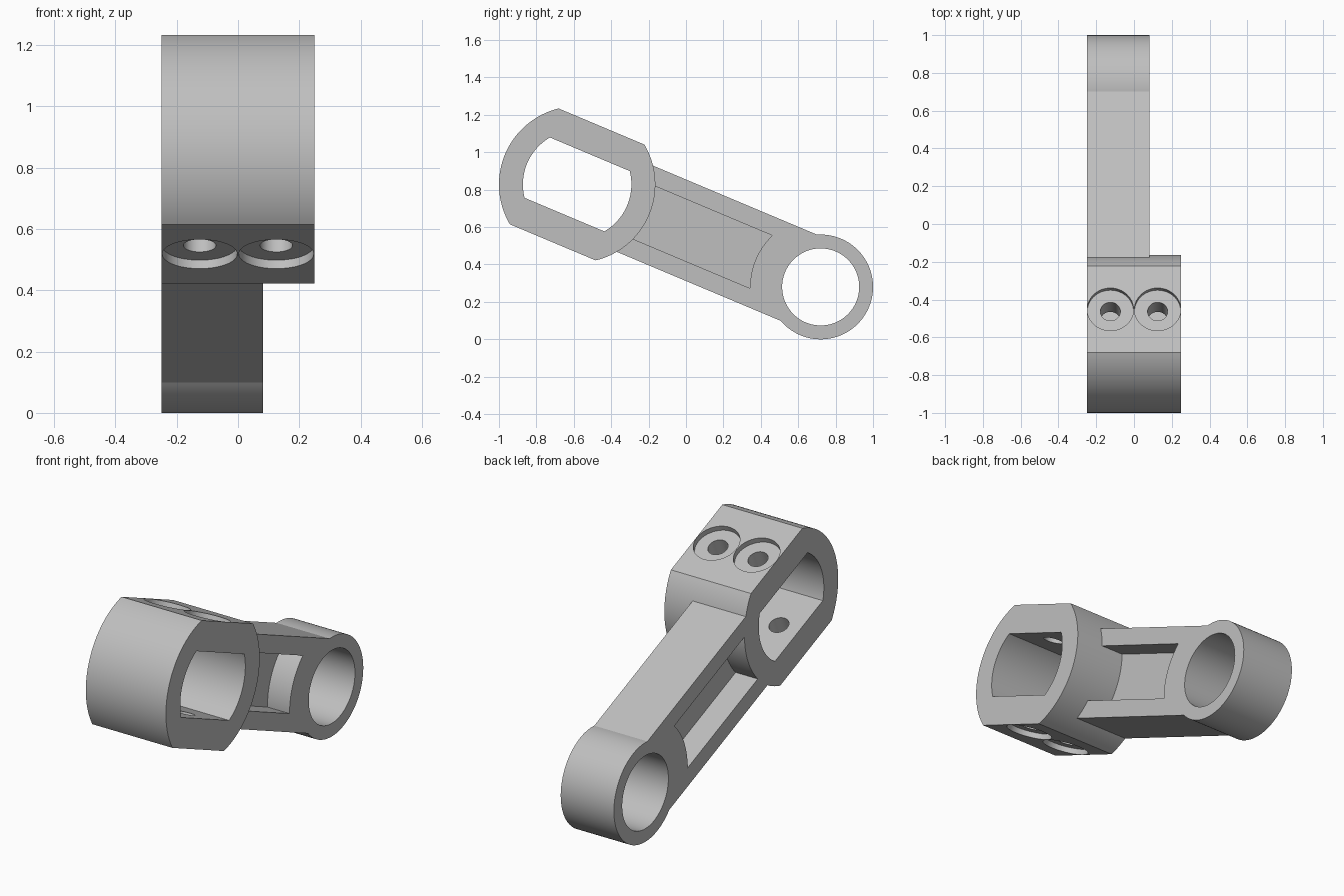
import bpy
import bmesh
from math import sin, cos, pi, asin, acos, atan2, hypot
from mathutils import Matrix

if "Cube" in bpy.data.objects:
    bpy.data.objects.remove(bpy.data.objects["Cube"], do_unlink=True)

# Main sizes; the link is modelled lying along y, then tilted into place
BIG_Y, BIG_Z = -0.582, 0.828
SMALL_Y, SMALL_Z = 0.72, 0.28
LENGTH = hypot(SMALL_Y - BIG_Y, SMALL_Z - BIG_Z)
TILT = atan2(SMALL_Z - BIG_Z, SMALL_Y - BIG_Y)
BIG_R, BIG_FLAT = 0.418, 0.336
BORE_R, BORE_FLAT = 0.29, 0.175
EYE_R, EYE_HOLE_R = 0.28, 0.206
ARM_HALF, POCKET_HALF, POCKET_DEPTH = 0.25, 0.153, 0.138
LEFT, RIGHT, ARM_RIGHT = -0.25, 0.25, 0.082

gray = bpy.data.materials.new("plain gray")
gray.use_nodes = True
gray.diffuse_color = (0.52, 0.52, 0.52, 1)
gray.node_tree.nodes["Principled BSDF"].inputs["Base Color"].default_value = gray.diffuse_color


def arc(center, r, a0, a1, n=48):
    return [(center + r * cos(a0 + (a1 - a0) * i / n),
             r * sin(a0 + (a1 - a0) * i / n)) for i in range(n + 1)]


def flatted_circle(r, flat):
    """Circle with its top and bottom cut off straight."""
    a = asin(flat / r)
    return arc(0, r, -a, a) + arc(0, r, pi - a, pi + a)


def finish_mesh(name, bm):
    bmesh.ops.recalc_face_normals(bm, faces=bm.faces)
    mesh = bpy.data.meshes.new(name)
    bm.to_mesh(mesh)
    bm.free()
    mesh.materials.append(gray)
    obj = bpy.data.objects.new(name, mesh)
    bpy.context.collection.objects.link(obj)
    return obj


def prism(name, outline, x0, x1):
    """Extrude a (y, z) outline along x."""
    bm = bmesh.new()
    face = bm.faces.new([bm.verts.new((x0, y, z)) for y, z in outline])
    new = bmesh.ops.extrude_face_region(bm, geom=[face])["geom"]
    bmesh.ops.translate(bm, vec=(x1 - x0, 0, 0),
                        verts=[v for v in new if isinstance(v, bmesh.types.BMVert)])
    return finish_mesh(name, bm)


def upright_cylinder(name, x, r, z0, z1):
    bm = bmesh.new()
    bmesh.ops.create_cone(bm, cap_ends=True, segments=48, radius1=r, radius2=r,
                          depth=z1 - z0, matrix=Matrix.Translation((x, 0, (z0 + z1) / 2)))
    return finish_mesh(name, bm)


def select_only(obj):
    bpy.ops.object.select_all(action='DESELECT')
    obj.select_set(True)
    bpy.context.view_layer.objects.active = obj


def cut(obj, cutter):
    cutter.hide_render = True
    select_only(obj)
    mod = obj.modifiers.new("cut", 'BOOLEAN')
    mod.operation = 'DIFFERENCE'
    mod.solver = 'EXACT'
    mod.object = cutter
    bpy.ops.object.modifier_apply(modifier=mod.name)
    bpy.data.objects.remove(cutter, do_unlink=True)


# Clamp end: flat-sided ring with counterbored bolt holes above and below
clamp_end = prism("clamp_end", flatted_circle(BIG_R, BIG_FLAT), LEFT, RIGHT)
cut(clamp_end, prism("opening_cutter", flatted_circle(BORE_R, BORE_FLAT), LEFT - 0.1, RIGHT + 0.1))
for x in (-0.125, 0.125):
    cut(clamp_end, upright_cylinder("bolt_cutter", x, 0.053, -0.5, 0.5))
    for z0, z1 in ((BIG_FLAT - 0.03, 0.5), (-0.5, 0.03 - BIG_FLAT)):
        cut(clamp_end, upright_cylinder("counterbore_cutter", x, 0.1225, z0, z1))

# Arm and eye: one outline that starts against the clamp ring
join = asin(ARM_HALF / (BIG_R - 0.002))
neck = pi - asin(ARM_HALF / EYE_R)
# The arm meets the eye on the near side on both edges
outline = arc(0, BIG_R - 0.002, join, -join) + arc(LENGTH, EYE_R, -neck, neck, 96)
arm = prism("arm_with_eye", outline, LEFT, ARM_RIGHT)
cut(arm, prism("eye_cutter", arc(LENGTH, EYE_HOLE_R, 0, 2 * pi * 95 / 96, 95),
               LEFT - 0.1, ARM_RIGHT + 0.1))

# Lightening pocket on each side of the arm, leaving a thin web
end = asin(POCKET_HALF / 0.377)
pocket = [(0.2, POCKET_HALF), (0.2, -POCKET_HALF)] + arc(LENGTH, 0.377, pi + end, pi - end, 24)
cut(arm, prism("pocket_cutter", pocket, LEFT - 0.1, LEFT + POCKET_DEPTH))
cut(arm, prism("pocket_cutter", pocket, ARM_RIGHT - POCKET_DEPTH, ARM_RIGHT + 0.1))

# Tilt into place and smooth the round walls
place = Matrix.Translation((0, BIG_Y, BIG_Z)) @ Matrix.Rotation(TILT, 4, 'X')
for obj in (clamp_end, arm):
    obj.data.transform(place)
    select_only(obj)
    bpy.ops.object.shade_smooth_by_angle(angle=pi / 9)
